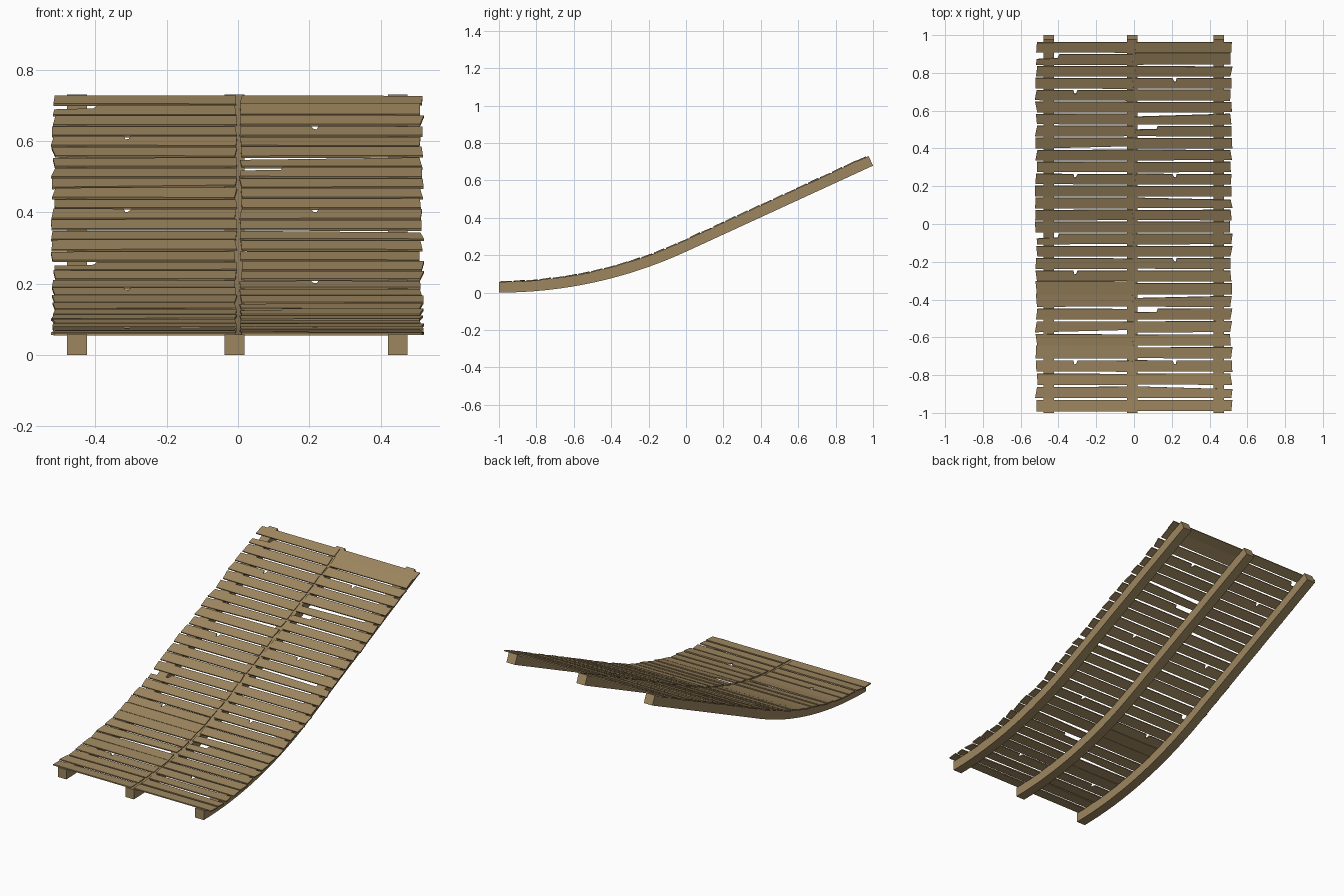
import bpy, bmesh, random
from math import sin, cos, radians
from mathutils import Vector

random.seed(7)

cube = bpy.data.objects.get("Cube")
if cube:
    bpy.data.objects.remove(cube, do_unlink=True)

wood = bpy.data.materials.new("weathered_wood")
wood.use_nodes = True
color = (0.34, 0.24, 0.115, 1)
wood.diffuse_color = color
wood.node_tree.nodes["Principled BSDF"].inputs["Base Color"].default_value = color

# Ramp profile: an arc that runs into a straight slope
ANGLE = radians(24.7)
RADIUS = 1 / sin(ANGLE)
DECK = 0.06                      # height of the deck above the underside
ARC = (RADIUS - DECK) * ANGLE    # arc length at deck level
LENGTH = ARC + 1 / cos(ANGLE)


def ramp(x, s, n):
    """Point at distance s along the ramp and height n above its underside."""
    a = max(0, min(s / (RADIUS - DECK), ANGLE))
    t = max(0, s - ARC)
    r = RADIUS - n
    return Vector((x, -1 + r * sin(a) + t * cos(a), RADIUS - r * cos(a) + t * sin(a)))


def finish(bm, name):
    bmesh.ops.recalc_face_normals(bm, faces=bm.faces)
    mesh = bpy.data.meshes.new(name)
    bm.to_mesh(mesh)
    bm.free()
    mesh.materials.append(wood)
    obj = bpy.data.objects.new(name, mesh)
    bpy.context.collection.objects.link(obj)


def beam(name, x, half=0.028, height=0.057, steps=16):
    bm = bmesh.new()
    stations = [ARC * i / steps for i in range(steps + 1)] + [LENGTH]
    rings = []
    for s in stations:
        corners = ((-half, 0), (half, 0), (half, height), (-half, height))
        rings.append([bm.verts.new(ramp(x + dx, s, n)) for dx, n in corners])
    for a, b in zip(rings, rings[1:]):
        for i in range(4):
            j = (i + 1) % 4
            bm.faces.new((a[i], a[j], b[j], b[i]))
    bm.faces.new(rings[0])
    bm.faces.new(rings[-1])
    finish(bm, name)


def plank(name, outline, tilt, thick=0.007):
    """Thin board from an outline of (x, s) points, tipped slightly along s."""
    bm = bmesh.new()
    low = min(s for x, s in outline)
    top, bottom = [], []
    for x, s in outline:
        n = DECK + 0.002 + tilt * (s - low)
        top.append(bm.verts.new(ramp(x, s, n)))
        bottom.append(bm.verts.new(ramp(x, s, n - thick)))
    bm.faces.new(top)
    bm.faces.new(bottom[::-1])
    for i in range(len(top)):
        j = (i + 1) % len(top)
        bm.faces.new((top[i], bottom[i], bottom[j], top[j]))
    finish(bm, name)


def wobble(amount):
    return random.uniform(-amount, amount)


for label, x in (("right", -0.452), ("middle", -0.01), ("left", 0.448)):
    beam(label + "_beam", x)

# Deck boards: two columns, with a wear pattern that repeats up the ramp
ROWS, REPEAT, START = 30, 15, 0.01
PITCH = (LENGTH - START - 0.004) / ROWS
GAP = 0.011
CLOSED = {"right": (4, 8, 9), "left": (28,)}   # rows that touch the next one
NICKED = {"right": (3, 10), "left": (3, 11)}

for side, x_in, x_out, nick_x in (("right", -0.006, -0.518, -0.31),
                                  ("left", 0.008, 0.515, 0.215)):
    for row in range(ROWS):
        k = row % REPEAT
        s0 = START + row * PITCH
        s1 = s0 + PITCH - (0 if row in CLOSED[side] else GAP)
        ends = [[x_in + wobble(0.004), s0 + wobble(0.002)],
                [x_out + wobble(0.007), s0 + wobble(0.002)],
                [x_out + wobble(0.007), s1 + wobble(0.002)],
                [x_in + wobble(0.004), s1 + wobble(0.002)]]
        # Boards split along a taper
        if side == "right" and k == 6:
            ends[0][1] += 0.014
        if side == "left" and k == 8:
            ends[3][1] -= 0.014
        if side == "left" and k == 1:
            ends[2][1] -= 0.014
        inner, outer, far_out, far_in = ends
        upper = [far_out, far_in]
        # Small nicks in the upper edge
        if k in NICKED[side]:
            d = 0.011 if side == "left" else -0.011
            upper[1:1] = [(nick_x + d, s1), (nick_x + d / 2, s1 - 0.022),
                          (nick_x - d / 3, s1 - 0.018), (nick_x - d, s1)]
        # Broken corners
        if side == "left" and k == 7:
            upper[-1:] = [(0.125, s1), (0.12, s1 - 0.018), (far_in[0], s1 - 0.02)]
        if side == "right" and k == 13:
            upper[:1] = [(-0.515, s1 - 0.028), (-0.405, s1 - 0.022), (-0.395, s1)]
        plank(f"{side}_board_{row + 1}", [inner, outer] + upper, wobble(0.04))
